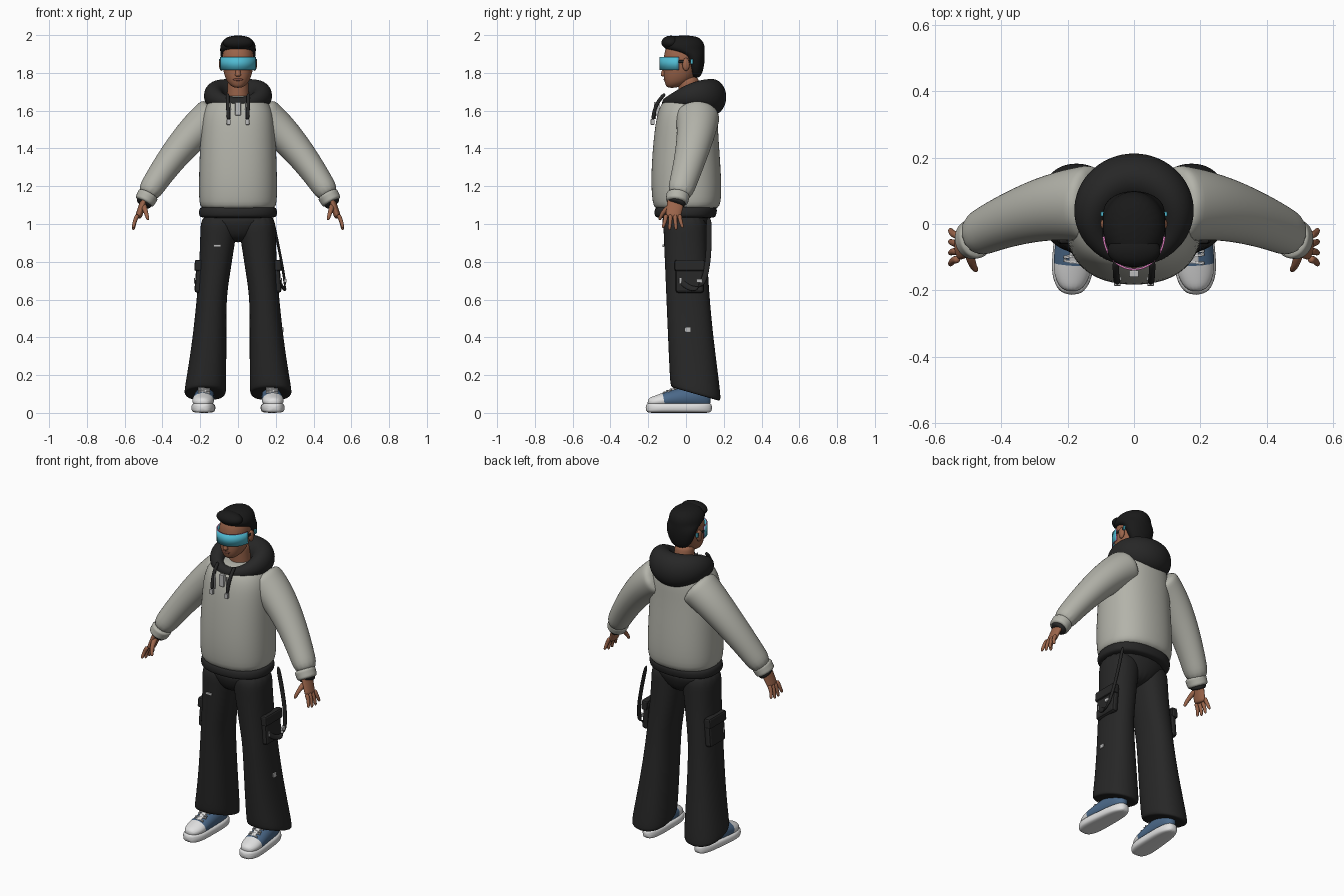
import bpy
from math import cos, sin, pi, tau, copysign
from mathutils import Vector

default_cube = bpy.data.objects.get("Cube")
if default_cube:
    bpy.data.objects.remove(default_cube)


def material(name, red, green, blue):
    mat = bpy.data.materials.new(name)
    mat.use_nodes = True
    mat.diffuse_color = (red, green, blue, 1)
    shader = mat.node_tree.nodes["Principled BSDF"]
    shader.inputs["Base Color"].default_value = mat.diffuse_color
    return mat


GREY = material("hoodie grey", .45, .45, .4)
BLACK = material("cloth black", .02, .02, .02)
HAIR = material("hair black", .01, .01, .01)
SKIN = material("skin brown", .33, .13, .07)
LIP = material("lip brown", .2, .07, .05)
CYAN = material("visor cyan", .08, .5, .65)
PINK = material("rim pink", .7, .2, .5)
BLUE = material("shoe blue", .07, .14, .25)
WHITE = material("rubber white", .75, .75, .75)
SILVER = material("metal silver", .5, .5, .5)
AXIS_Y, AXIS_Z = Vector((0, 1, 0)), Vector((0, 0, 1))


def build(name, verts, faces, *materials):
    mesh = bpy.data.meshes.new(name)
    mesh.from_pydata(verts, [], faces)
    for mat in materials:
        mesh.materials.append(mat)
    mesh.polygons.foreach_set("use_smooth", [True] * len(faces))
    part = bpy.data.objects.new(name, mesh)
    bpy.context.collection.objects.link(part)
    return part


def loft(name, rings, *materials, axis=None, side=AXIS_Y, power=2, sides=16, closed=False):
    """Skin rings of (centre, radius_a, radius_b) along a path."""
    centres = [Vector(ring[0]) for ring in rings]
    count, verts = len(rings), []
    for i, (_, radius_a, radius_b) in enumerate(rings):
        ahead = (i + 1) % count if closed else min(i + 1, count - 1)
        behind = i - 1 if closed else max(i - 1, 0)
        along = (axis or centres[ahead] - centres[behind]).normalized()
        across = side.cross(along).normalized()
        up = along.cross(across)
        for j in range(sides):
            c, s = cos(tau * j / sides), sin(tau * j / sides)
            a = copysign(abs(c) ** (2 / power), c) * radius_a
            b = copysign(abs(s) ** (2 / power), s) * radius_b
            verts.append(centres[i] + across * a + up * b)
    faces = []
    for i in range(count if closed else count - 1):
        low, high = i * sides, (i + 1) % count * sides
        for j in range(sides):
            k = (j + 1) % sides
            faces.append((low + j, low + k, high + k, high + j))
    if not closed:
        faces.append(tuple(reversed(range(sides))))
        faces.append(tuple(range(len(verts) - sides, len(verts))))
    part = build(name, verts, faces, *materials)
    smooth = part.modifiers.new("smooth", "SUBSURF")
    smooth.levels = smooth.render_levels = 2
    return part


def stack(name, rows, mat, power=2):
    """Upright loft from rows of (height, half width, front y, back y)."""
    rings = [((0, (front + back) / 2, z), width, (back - front) / 2) for z, width, front, back in rows]
    return loft(name, rings, mat, axis=AXIS_Z, power=power, sides=20)


def bezier(points, t):
    while len(points) > 1:
        points = [a.lerp(b, t) for a, b in zip(points, points[1:])]
    return points[0]


def sweep(name, mat, *points, start, end, wide=1, mirror=1, steps=6, side=AXIS_Y):
    """Tapering tube along a bezier path."""
    path = [Vector((x * mirror, y, z)) for x, y, z in points]
    rings = []
    for i in range(steps):
        t = i / (steps - 1)
        radius = start + (end - start) * t
        rings.append((bezier(path, t), radius, radius * wide))
    return loft(name, rings, mat, side=side, sides=12)


def ball(name, mat, location, scale):
    bpy.ops.mesh.primitive_uv_sphere_add(radius=1, location=location, scale=scale)
    part = bpy.context.object
    part.name = name
    part.data.materials.append(mat)
    bpy.ops.object.shade_smooth()


def block(name, mat, location, size, rotation=(0, 0, 0), bevel=.003):
    bpy.ops.mesh.primitive_cube_add(size=1, location=location, rotation=rotation)
    part = bpy.context.object
    part.name, part.scale = name, size
    bpy.ops.object.transform_apply(location=False, rotation=False, scale=True)
    part.data.materials.append(mat)
    rounding = part.modifiers.new("rounding", "BEVEL")
    rounding.width, rounding.segments = bevel, 2


# Hoodie body, hem band and trouser seat
stack("hoodie_body", [(1.07, .19, -.16, .16), (1.1, .21, -.18, .19), (1.25, .21, -.19, .19),
                      (1.5, .2, -.17, .17), (1.6, .19, -.15, .17), (1.66, .15, -.12, .15),
                      (1.68, .09, -.06, .12)], GREY, power=2.3)
stack("hem_band", [(1.03, .19, -.15, .15), (1.04, .21, -.17, .16), (1.08, .21, -.17, .17),
                   (1.1, .19, -.15, .15)], BLACK, power=2.3)
stack("trouser_seat", [(.9, .06, -.09, .09), (1, .19, -.13, .13), (1.06, .19, -.13, .14)], BLACK)

# Hood: a ring that swells and rises toward the back
hood = []
for i in range(16):
    angle = tau * i / 16
    back = (1 + cos(angle)) / 2
    centre = (.13 * sin(angle), .02 + .12 * cos(angle), 1.64 + .09 * back - .06 * back ** 3)
    hood.append((centre, .03 + .05 * back, .03 + .07 * back))
loft("hood", hood, BLACK, side=AXIS_Z, closed=True)
block("zip", SILVER, (0, -.15, 1.61), (.03, .02, .07))

# Neck, head and face
sweep("neck", SKIN, (0, .03, 1.6), (0, .01, 1.78), start=.065, end=.055)
stack("head", [(1.72, .02, -.1, -.05), (1.74, .05, -.11, 0), (1.77, .067, -.12, .04),
               (1.82, .083, -.12, .06), (1.9, .086, -.12, .08), (1.95, .07, -.1, .08),
               (1.98, .04, -.06, .05)], SKIN, power=2.2)
sweep("nose", SKIN, (0, -.11, 1.85), (0, -.12, 1.78), start=.008, end=.017)
ball("lips", LIP, (0, -.11, 1.765), (.026, .009, .008))

# Hair with a swept front
stack("hair", [(1.77, .05, .03, .08), (1.85, .088, 0, .1), (1.9, .095, -.02, .1), (1.92, .096, -.12, .1),
               (1.96, .095, -.125, .1), (2, .05, -.08, .06)], HAIR)
ball("hair_front", HAIR, (0, -.08, 1.96), (.08, .05, .037))

# Wraparound visor with a coloured rim
columns, verts = 20, []
for height in (1.815, 1.885):
    for i in range(columns + 1):
        angle = pi * (i / columns - .5) * .95
        verts.append((.095 * sin(angle), -.03 - .11 * cos(angle), height))
faces = [(i, i + 1, i + columns + 2, i + columns + 1) for i in range(columns)]
shell = build("visor", verts, faces, CYAN, PINK).modifiers.new("thickness", "SOLIDIFY")
shell.thickness, shell.material_offset_rim = .006, 1

for m, side in ((1, "left"), (-1, "right")):
    ball(side + "_ear", SKIN, (m * .088, 0, 1.845), (.013, .02, .034))
    block(side + "_visor_arm", BLACK, (m * .093, -.01, 1.86), (.006, .06, .014))
    block(side + "_visor_tip", CYAN, (m * .095, .03, 1.86), (.012, .014, .026))

    # Drawstring with a metal tip
    sweep(side + "_drawstring", BLACK, (m * .055, -.11, 1.69), (m * .055, -.17, 1.64),
          (m * .05, -.175, 1.55), start=.01, end=.01)
    block(side + "_string_tip", SILVER, (m * .05, -.177, 1.54), (.02, .02, .03))
    block(side + "_string_trim", WHITE, (m * .04, -.165, 1.6), (.004, .01, .09), bevel=.001)

    # Sleeve and cuffs
    sweep(side + "_sleeve", GREY, (.11, .06, 1.58), (.28, .07, 1.48), (.49, -.04, 1.14),
          start=.115, end=.062, wide=1.1, mirror=m, steps=9)
    sweep(side + "_cuff", GREY, (.47, -.04, 1.165), (.5, -.05, 1.11),
          start=.06, end=.055, wide=1.1, mirror=m, steps=4)
    sweep(side + "_inner_cuff", BLACK, (.48, -.04, 1.14), (.505, -.055, 1.1),
          start=.048, end=.042, wide=1.1, mirror=m, steps=4)

    # Hand with fanned fingers
    sweep(side + "_palm", SKIN, (.49, -.05, 1.14), (.51, -.06, 1.09), (.53, -.07, 1.03),
          start=.021, end=.018, wide=2.3, mirror=m)
    for finger in range(4):
        fan = (finger - 1.5) * .024
        sweep(f"{side}_finger_{finger}", SKIN, (.53, -.07 + fan, 1.05), (.55, -.07 + fan, 1.02),
              (.555, -.07 + fan * 1.5, .96 + abs(fan) / 2), start=.013, end=.008, mirror=m, steps=4)
    sweep(side + "_thumb", SKIN, (.5, -.07, 1.1), (.49, -.13, 1.07), (.475, -.14, 1.02),
          start=.017, end=.008, mirror=m)

    # Flared trouser leg whose hem drops toward the heel
    rings, levels = [], 10
    for i in range(levels + 1):
        t = min(i / (levels - 1), 1)
        outer, inner = .2 + .09 * t * t, min(.06, .15 * t - .01)
        front, back = .04 * t - .125, .11 + .08 * t * t
        shrink = .9 if i == levels else 1
        rings.append(((m * (outer + inner) / 2, (front + back) / 2, 1.06 - .96 * t),
                      shrink * (outer - inner) / 2, shrink * (back - front) / 2))
    leg = loft(side + "_trouser_leg", rings, BLACK, axis=AXIS_Z, power=2.3)
    for vert in leg.data.vertices:
        vert.co.z -= (vert.co.y - .05) * max(0, .25 - vert.co.z) * 1.9

    # Cargo pocket
    tilt = (0, m * -.08, 0)
    block(side + "_cargo_pocket", BLACK, (m * .205, .02, .72), (.04, .15, .17), tilt, bevel=.015)
    block(side + "_pocket_flap", BLACK, (m * .21, .02, .78), (.04, .16, .06), tilt, bevel=.01)
    block(side + "_pocket_trim", SILVER, (m * .23, -.03, .7), (.006, .012, .03))

    # Shoe: sole, two-tone upper, tongue and laces
    sole, upper = [], []
    for i in range(9):
        t = i / 8
        y, x = .14 - .355 * t, m * (.17 + .02 * t)
        width = (.052 + .018 * t) * (1 - .55 * abs(2 * t - 1) ** 5)
        height = .065 * cos(1.2 * t)
        sole.append(((x, y, .027), width, .027))
        upper.append(((x, y * .95, .03 + .9 * height), width * .92, height))
    loft(side + "_shoe_sole", sole, WHITE, side=AXIS_Z, power=3.5)
    shoe = loft(side + "_shoe_upper", upper, BLUE, WHITE, side=AXIS_Z)
    for face in shoe.data.polygons:
        face.material_index = int(face.center.y < -.13)
    block(side + "_shoe_tongue", WHITE, (m * .18, -.08, .115), (.03, .08, .02), (.4, 0, 0))
    for lace in range(4):
        block(f"{side}_lace_{lace}", WHITE, (m * .18, -.06 - .018 * lace, .13 - .008 * lace),
              (.065, .008, .012), (.4, 0, .15 * (-1) ** lace))

# Hanging strap, buckle and small metal tags
sweep("hanging_strap", BLACK, (.18, .12, 1.04), (.3, .14, .5), (.21, -.05, .72),
      start=.007, end=.007, wide=2.2, steps=12, side=Vector((0, 1, .6)))
block("strap_buckle", SILVER, (.25, .07, .7), (.015, .03, .02))
block("thigh_tag", SILVER, (-.11, -.12, .885), (.04, .01, .014))
block("knee_tag", SILVER, (.235, .01, .44), (.012, .03, .025))
